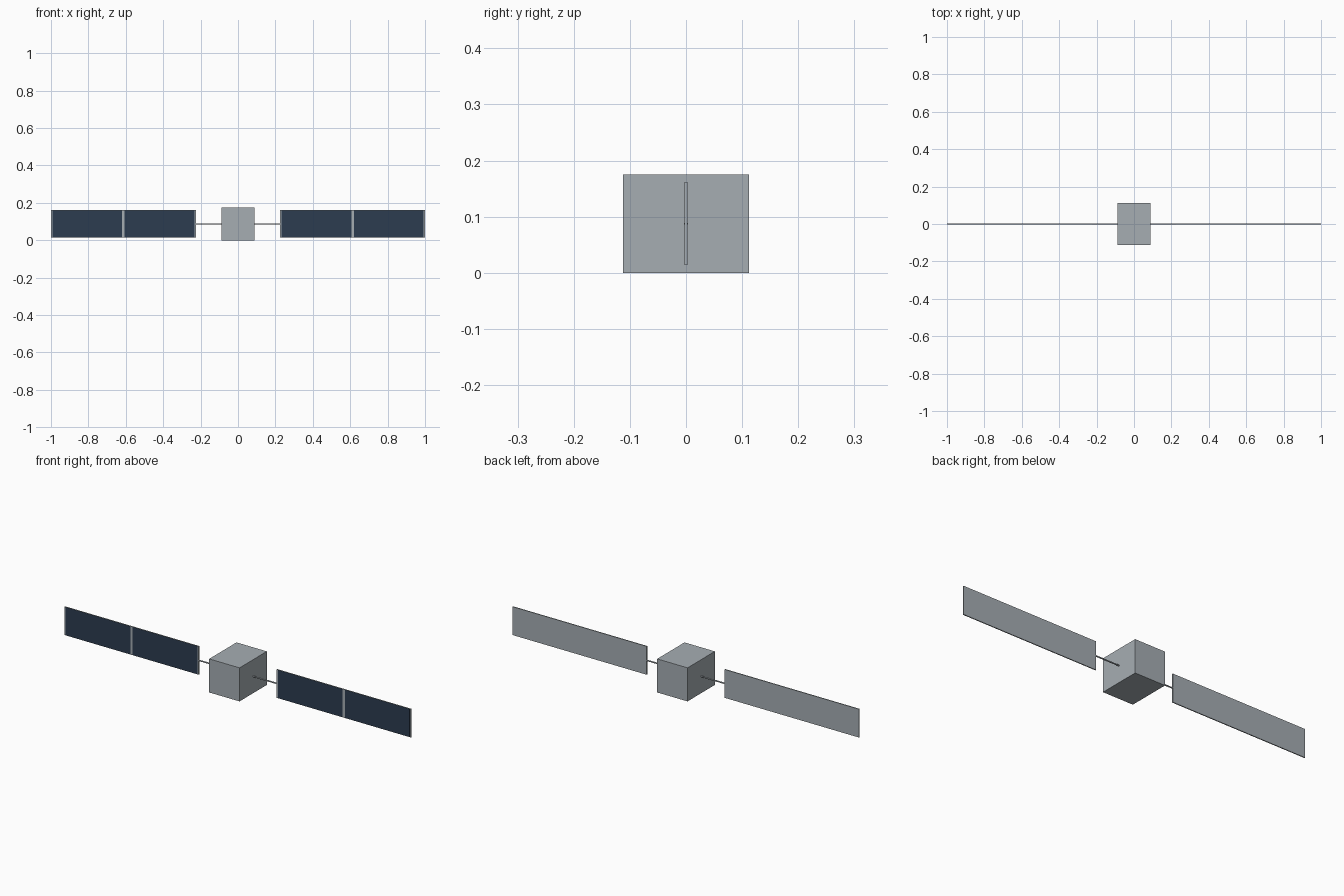
import bpy
from math import pi

cube = bpy.data.objects.get("Cube")
if cube:
    bpy.data.objects.remove(cube, do_unlink=True)


def material(name, colour):
    m = bpy.data.materials.new(name)
    m.use_nodes = True
    m.diffuse_color = colour
    m.node_tree.nodes["Principled BSDF"].inputs["Base Color"].default_value = colour
    return m


grey = material("satellite grey", (0.38, 0.42, 0.45, 1))
navy = material("solar cell navy", (0.025, 0.045, 0.08, 1))


def box(name, centre, size, mat):
    bpy.ops.mesh.primitive_cube_add(size=1, location=centre)
    ob = bpy.context.object
    ob.name = name
    ob.scale = size
    bpy.ops.object.transform_apply(location=False, rotation=False, scale=True)
    ob.data.materials.append(mat)
    return ob


MID = 0.0875                  # height of the wing axis
INNER, OUTER = 0.225, 1.0     # wing span
HEIGHT, THICK = 0.148, 0.005
RIM = 0.007                   # bare frame beside each cell

# Central body
box("body", (0, 0, MID), (0.175, 0.225, 0.175), grey)

for side, label in ((1, "left"), (-1, "right")):
    # Boom joining the body to the wing
    bpy.ops.mesh.primitive_cylinder_add(
        vertices=12, radius=0.0035, depth=INNER - 0.08,
        location=(side * (INNER + 0.08) / 2, 0, MID), rotation=(0, pi / 2, 0))
    boom = bpy.context.object
    boom.name = label + "_boom"
    boom.data.materials.append(grey)
    bpy.ops.object.shade_smooth_by_angle()

    # Backing panel
    span = OUTER - INNER
    box(label + "_panel", (side * (INNER + OUTER) / 2, 0, MID),
        (span, THICK, HEIGHT), grey)

    # Two cell plates on the front face
    half = span / 2
    for i, place in enumerate(("inner", "outer")):
        x = INNER + half * (i + 0.5)
        box(f"{label}_{place}_cells", (side * x, -THICK / 2, MID),
            (half - 2 * RIM, 0.001, HEIGHT - 0.002), navy)
